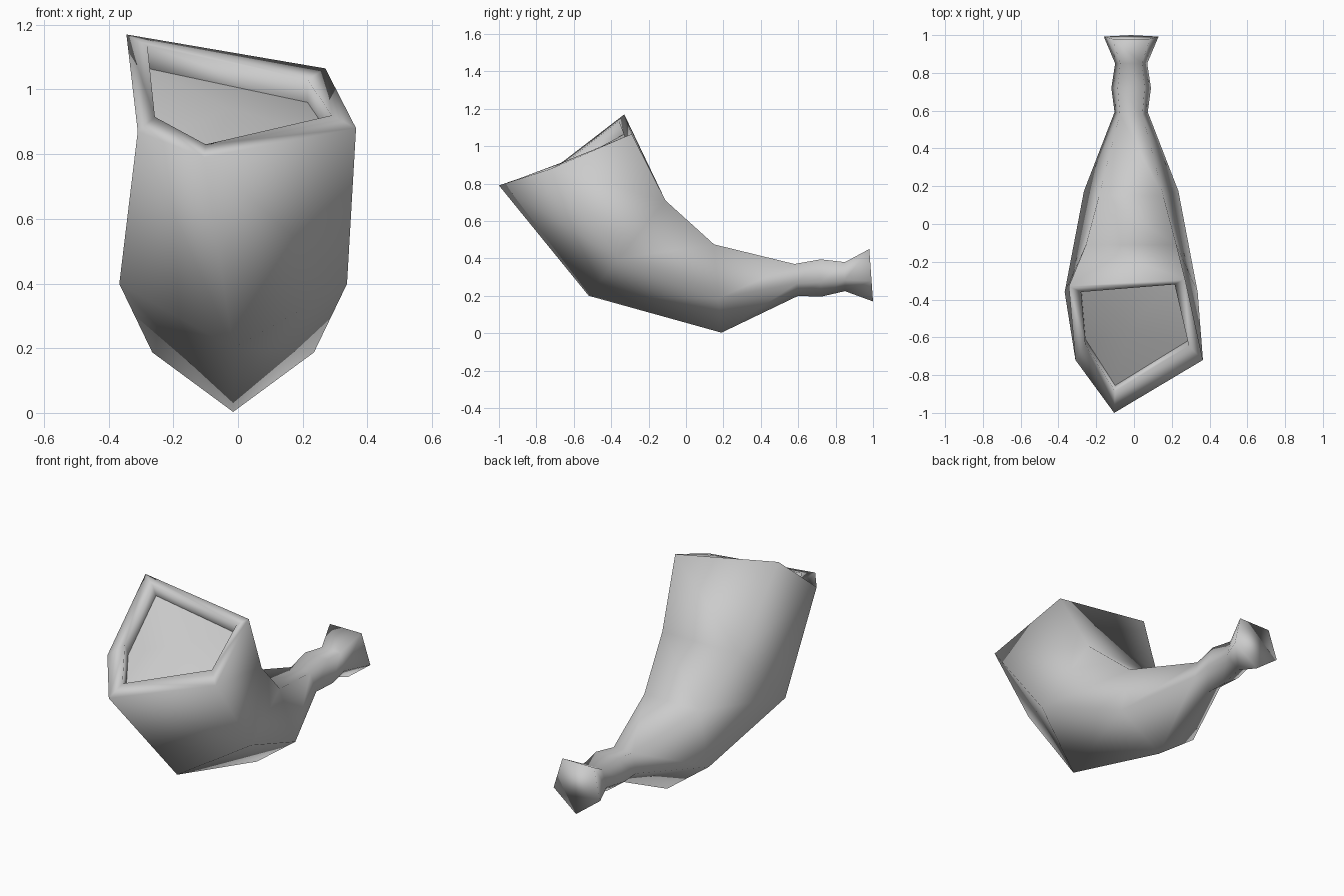
import bpy
import bmesh
from mathutils import Vector

cube = bpy.data.objects.get("Cube")
if cube:
    bpy.data.objects.remove(cube, do_unlink=True)

# Plain grey material
grey = bpy.data.materials.new("plain_grey")
grey.use_nodes = True
colour = (0.6, 0.6, 0.6, 1)
grey.diffuse_color = colour
grey.node_tree.nodes["Principled BSDF"].inputs["Base Color"].default_value = colour

SHIFT = -0.015       # slight sideways offset of the body
TOP_RATIO = 0.68     # width of the flat top relative to the shoulders


def section(top, bottom, half):
    """Five-sided section: flat top, two shoulders, one keel point."""
    top, bottom = Vector((SHIFT, *top)), Vector((SHIFT, *bottom))
    side = top.lerp(bottom, 0.61)
    out = Vector((half, 0, 0))
    return [top - out * TOP_RATIO, top + out * TOP_RATIO,
            side + out, bottom, side - out]


def bridge(bm, a, b):
    """Join two rings; the upper left panel is folded inwards."""
    last = len(a) - 1
    for i in range(last):
        bm.faces.new((a[i], a[i + 1], b[i + 1], b[i]))
    bm.faces.new((a[last], a[0], b[last]))
    bm.faces.new((a[0], b[0], b[last]))


def finish(bm, name):
    """Smooth the faces and turn the bmesh into a grey object."""
    for face in bm.faces:
        face.smooth = True
    mesh = bpy.data.meshes.new(name)
    bm.to_mesh(mesh)
    bm.free()
    mesh.materials.append(grey)
    obj = bpy.data.objects.new(name, mesh)
    bpy.context.collection.objects.link(obj)


# Outer wall, from the closed narrow end to the bell
rings = [section(*s) for s in (
    ((0.98, 0.45), (1.0, 0.17), 0.145),
    ((0.85, 0.38), (0.85, 0.225), 0.085),
    ((0.72, 0.395), (0.72, 0.195), 0.105),
    ((0.58, 0.37), (0.6, 0.2), 0.088),
    ((0.15, 0.475), (0.19, 0.003), 0.25),
    ((-0.11, 0.71), (-0.52, 0.2), 0.352),
)]
rings.append([Vector(p) for p in (
    (-0.345, -0.33, 1.17), (0.27, -0.29, 1.065), (0.365, -0.72, 0.88),
    (-0.105, -1.0, 0.79), (-0.31, -0.72, 0.87))])

# Inner edge of the rim and the short wall below it
lip = [Vector(p) for p in (
    (-0.28, -0.36, 1.135), (0.215, -0.32, 1.03), (0.29, -0.645, 0.92),
    (-0.1, -0.885, 0.83), (-0.257, -0.64, 0.915))]
inward = Vector((0, 0.03, -0.07))
recess = [p + inward for p in lip]

bm = bmesh.new()
loops = [[bm.verts.new(p) for p in ring] for ring in rings + [lip, recess]]
bm.faces.new(loops[0])
for a, b in zip(loops, loops[1:]):
    bridge(bm, a, b)
bmesh.ops.recalc_face_normals(bm, faces=bm.faces)
finish(bm, "horn")

# Gently domed floor inside the mouth
bm = bmesh.new()
edge = [bm.verts.new(p) for p in recess]
crown = bm.verts.new(sum(lip, Vector()) / len(lip) + inward * 0.35)
for i, v in enumerate(edge):
    bm.faces.new((edge[i - 1], crown, v))
bmesh.ops.recalc_face_normals(bm, faces=bm.faces)
if crown.link_faces[0].normal.z < 0:
    bmesh.ops.reverse_faces(bm, faces=bm.faces)
finish(bm, "mouth_floor")
